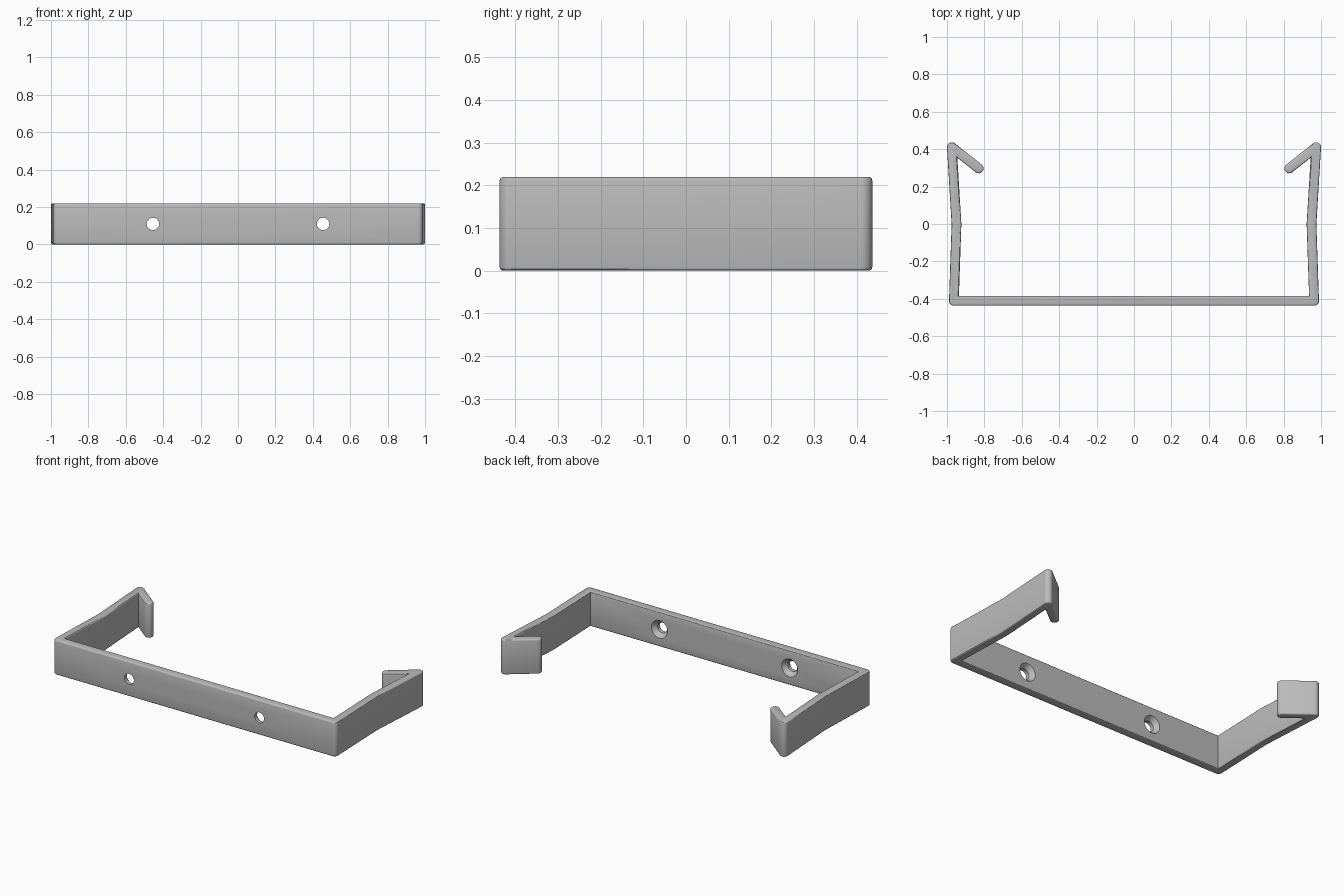
import bpy, bmesh, math
from mathutils import Vector

if "Cube" in bpy.data.objects:
    bpy.data.objects.remove(bpy.data.objects["Cube"])

HEIGHT, HALF = 0.22, 0.026      # strip height and half thickness
RIM = 0.009                     # rounding along top and bottom rims

grey = bpy.data.materials.new("plain grey")
grey.use_nodes = True
grey.diffuse_color = (0.5, 0.5, 0.5, 1)
grey.node_tree.nodes["Principled BSDF"].inputs["Base Color"].default_value = (0.5, 0.5, 0.5, 1)


def make_object(name, bm):
    bmesh.ops.recalc_face_normals(bm, faces=bm.faces)
    mesh = bpy.data.meshes.new(name)
    bm.to_mesh(mesh)
    bm.free()
    mesh.materials.append(grey)
    obj = bpy.data.objects.new(name, mesh)
    bpy.context.collection.objects.link(obj)
    return obj


def arc(centre, start, sweep, steps=8):
    """Points round a centre, beginning at the given angle."""
    return [centre + HALF * Vector((math.cos(start + sweep * i / steps),
                                    math.sin(start + sweep * i / steps)))
            for i in range(steps + 1)]


def strip_outline(path):
    """Closed outline of a bent strip: rounded outside, sharp inside."""
    dirs = [(b - a).normalized() for a, b in zip(path, path[1:])]
    outer, inner = [], []
    for p, d, e in zip(path[1:], dirs, dirs[1:]):
        n, m = Vector((-d.y, d.x)), Vector((-e.y, e.x))
        mitre = (n + m) * HALF / (1 + n.dot(m))
        inner.append(p + mitre)
        turn = math.atan2(d.x * e.y - d.y * e.x, d.dot(e))
        if turn > 0.2:
            outer += arc(p, math.atan2(-n.y, -n.x), turn)
        else:
            outer.append(p - mitre)
    first = math.atan2(dirs[0].x, -dirs[0].y)
    last = math.atan2(-dirs[-1].x, dirs[-1].y)
    return (arc(path[0], first, math.pi) + outer
            + arc(path[-1], last, math.pi) + inner[::-1])


# Bracket: front plate, bowed arms and inward hooks as one bent strip
half_path = [(0.963, -0.411), (0.949, 0), (0.974, 0.411), (0.83, 0.297)]
path = [Vector((-x, y)) for x, y in reversed(half_path)] + [Vector(p) for p in half_path]
bm = bmesh.new()
base = bm.faces.new([bm.verts.new((p.x, p.y, 0)) for p in strip_outline(path)])
top = bmesh.ops.extrude_face_region(bm, geom=[base], use_keep_orig=True)["geom"]
bmesh.ops.translate(bm, vec=(0, 0, HEIGHT),
                    verts=[g for g in top if isinstance(g, bmesh.types.BMVert)])
bmesh.ops.recalc_face_normals(bm, faces=bm.faces)
rims = [e for e in bm.edges if abs(e.verts[0].co.z - e.verts[1].co.z) < 1e-5]
bmesh.ops.bevel(bm, geom=rims, offset=RIM, segments=3, profile=0.5, affect='EDGES')
bracket = make_object("bracket", bm)


# Countersunk screw holes, wide end facing the inside of the bracket
def screw_cutter(x, sides=32):
    bm = bmesh.new()
    rings = []
    for y, r in ((-0.5, 0.033), (-0.413, 0.033), (-0.385, 0.056), (-0.34, 0.056)):
        rings.append([bm.verts.new((x + r * math.cos(math.tau * i / sides), y,
                                    HEIGHT / 2 + r * math.sin(math.tau * i / sides)))
                      for i in range(sides)])
    for a, b in zip(rings, rings[1:]):
        for i in range(sides):
            j = (i + 1) % sides
            bm.faces.new((a[i], a[j], b[j], b[i]))
    bm.faces.new(rings[0])
    bm.faces.new(rings[-1])
    return make_object("screw_hole_cutter", bm)


bpy.ops.object.select_all(action='DESELECT')
bpy.context.view_layer.objects.active = bracket
bracket.select_set(True)
for x in (-0.455, 0.455):
    cutter = screw_cutter(x)
    cutter.hide_render = True
    mod = bracket.modifiers.new("screw hole", 'BOOLEAN')
    mod.operation, mod.solver, mod.object = 'DIFFERENCE', 'EXACT', cutter
    bpy.ops.object.modifier_apply(modifier=mod.name)
    bpy.data.objects.remove(cutter)

bpy.ops.object.shade_smooth_by_angle(angle=math.radians(30))
